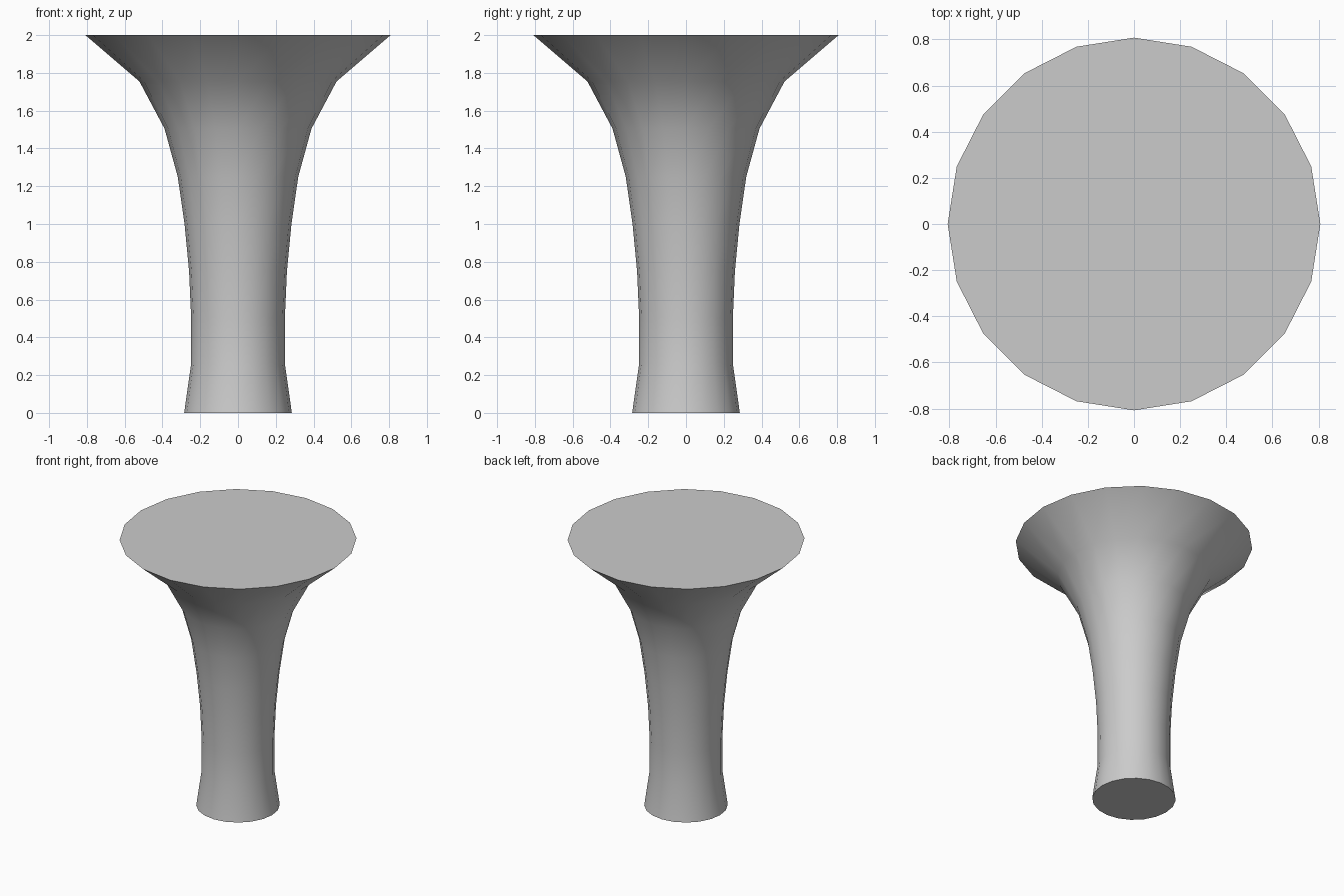
import bpy, bmesh, math

if "Cube" in bpy.data.objects:
    bpy.data.objects.remove(bpy.data.objects["Cube"])

SIDES = 20
# (radius, height) from foot to flared rim
PROFILE = [(0.285, 0.0), (0.249, 0.255), (0.248, 0.5), (0.259, 0.75), (0.283, 1.0),
           (0.319, 1.25), (0.389, 1.505), (0.522, 1.755), (0.808, 2.0)]

bm = bmesh.new()
rings = []
for r, z in PROFILE:
    rings.append([bm.verts.new((r * math.cos(2 * math.pi * i / SIDES),
                                r * math.sin(2 * math.pi * i / SIDES), z))
                  for i in range(SIDES)])

# Curved side wall
for low, high in zip(rings, rings[1:]):
    for i in range(SIDES):
        j = (i + 1) % SIDES
        bm.faces.new((low[i], low[j], high[j], high[i]))

# Flat foot and top
bm.faces.new(rings[0][::-1])
bm.faces.new(rings[-1])

mesh = bpy.data.meshes.new("flared_pedestal")
bm.to_mesh(mesh)
bm.free()
pedestal = bpy.data.objects.new("flared_pedestal", mesh)
bpy.context.collection.objects.link(pedestal)

# Smooth wall, sharp rims
bpy.context.view_layer.objects.active = pedestal
pedestal.select_set(True)
bpy.ops.object.shade_smooth_by_angle(angle=math.radians(35))
